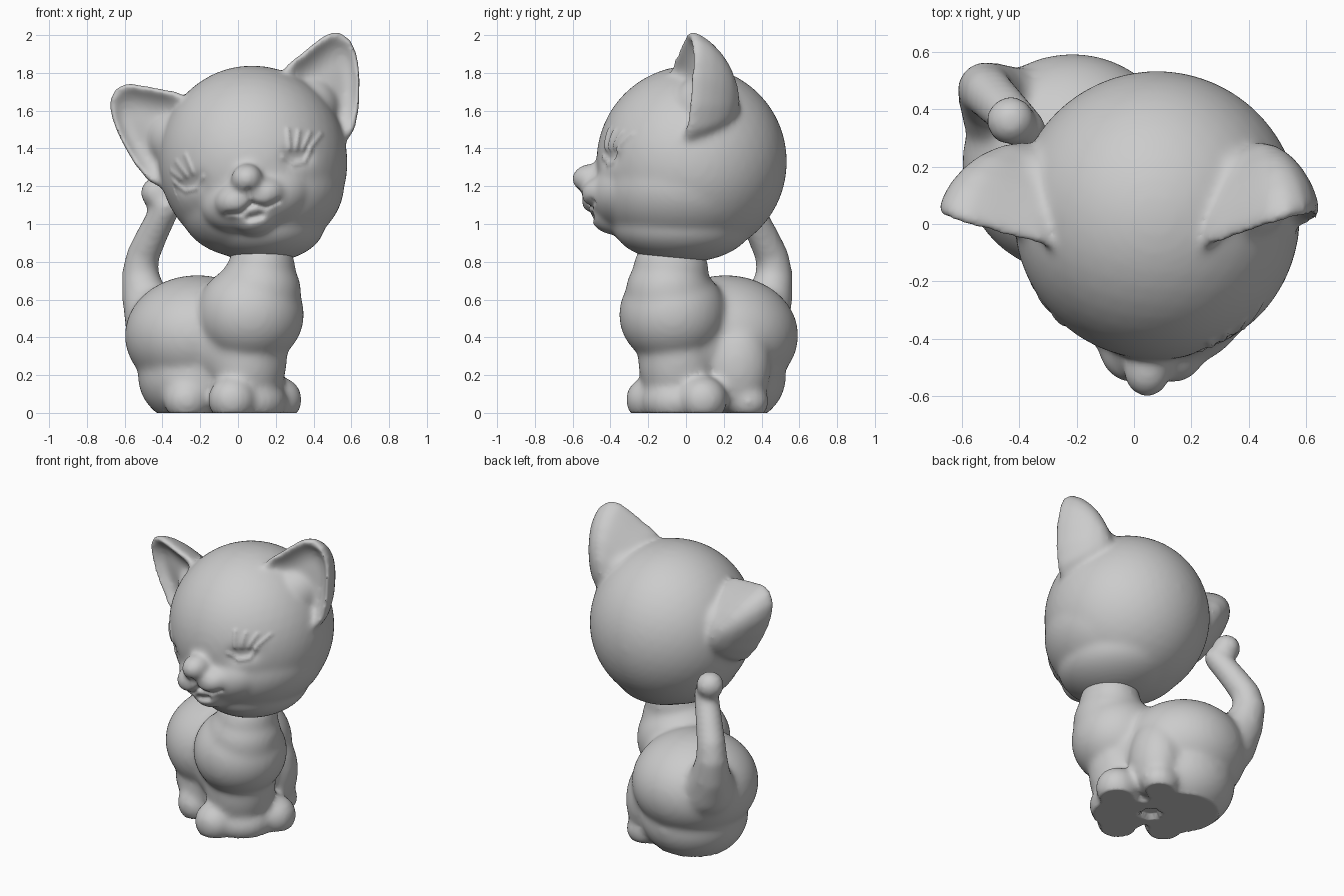
import bpy, bmesh, math
from mathutils import Vector, Matrix

if "Cube" in bpy.data.objects:
    bpy.data.objects.remove(bpy.data.objects["Cube"])

HEAD = Vector((0.08, 0.03, 1.33))     # head centre
ROLL = math.radians(-14)              # head leans to its side


def face(r, y, u):
    """Head coordinates (right, depth, up) to world."""
    return Vector((HEAD.x, 0, HEAD.z)) + Matrix.Rotation(ROLL, 3, 'Y') @ Vector((r, y, u))


def blob(bm, centre, radii, roll=0.0, detail=4):
    m = Matrix.Translation(centre) @ Matrix.Rotation(roll, 4, 'Y') @ Matrix.Diagonal((*radii, 1))
    bmesh.ops.create_icosphere(bm, subdivisions=detail, radius=1, matrix=m)


def fuse(bm, name, voxel, rounds):
    """Melt overlapping blobs into one smooth skin."""
    mesh = bpy.data.meshes.new(name)
    bm.to_mesh(mesh)
    bm.free()
    ob = bpy.data.objects.new(name, mesh)
    bpy.context.collection.objects.link(ob)
    rem = ob.modifiers.new("fuse", 'REMESH')
    rem.mode, rem.voxel_size = 'VOXEL', voxel
    smo = ob.modifiers.new("soften", 'SMOOTH')
    smo.factor, smo.iterations = 0.5, rounds
    dg = bpy.context.evaluated_depsgraph_get()
    skin = bpy.data.meshes.new_from_object(ob.evaluated_get(dg))
    ob.modifiers.clear()
    ob.data = skin
    skin.polygons.foreach_set("use_smooth", [True] * len(skin.polygons))
    return ob


# Body: chest, neck, rump, legs and paws
bm = bmesh.new()
for centre, radii in [
    ((0.125, -0.08, 0.76), (0.18, 0.20, 0.19)),     # neck
    ((0.11, -0.09, 0.64), (0.225, 0.23, 0.22)),     # shoulders
    ((0.065, -0.07, 0.52), (0.285, 0.285, 0.27)),   # chest
    ((0.045, -0.04, 0.30), (0.215, 0.215, 0.32)),   # front legs
    ((-0.04, 0.04, 0.38), (0.26, 0.26, 0.29)),      # belly
    ((-0.215, 0.21, 0.41), (0.385, 0.385, 0.32)),   # rump
    ((-0.20, 0.20, 0.19), (0.33, 0.33, 0.27)),      # rump base
    ((-0.25, 0.06, 0.25), (0.20, 0.16, 0.26)),      # thighs
    ((0.06, 0.27, 0.25), (0.15, 0.18, 0.26)),
    ((0.06, -0.04, 0.06), (0.20, 0.20, 0.14)),      # web between paws
    ((-0.03, -0.19, 0.07), (0.13, 0.13, 0.125)),    # front paws
    ((0.21, 0.09, 0.07), (0.13, 0.13, 0.125)),
    ((-0.27, -0.04, 0.07), (0.125, 0.12, 0.12)),    # hind paws
    ((0.07, 0.33, 0.06), (0.12, 0.11, 0.10)),
]:
    blob(bm, centre, radii)

# Tail: tapering chain of balls that bends up to the head, with a knob at the tip
path = [(-0.43, 0.38, 0.48, 0.17), (-0.49, 0.44, 0.60, 0.125), (-0.52, 0.47, 0.73, 0.098),
        (-0.505, 0.455, 0.83, 0.09), (-0.46, 0.41, 0.93, 0.085), (-0.41, 0.36, 1.03, 0.08),
        (-0.36, 0.31, 1.12, 0.072)]
for a, b in zip(path, path[1:]):
    for k in range(3):
        x, y, z, r = Vector(a).lerp(Vector(b), k / 3)
        blob(bm, (x, y, z), (r, r, r), detail=3)
blob(bm, (-0.43, 0.36, 1.165), (0.088, 0.088, 0.088), detail=3)
body = fuse(bm, "body_and_tail", 0.017, 20)
for v in body.data.vertices:                        # flat base with a shallow plug hole
    if v.co.z < 0.005:
        v.co.z = 0.03 if (v.co.xy - Vector((-0.07, 0.07))).length < 0.06 else 0

# Head: skull, cheeks, jaw, muzzle and nose
bm = bmesh.new()
MID = -0.06                                         # face centre line
blob(bm, HEAD, (0.50, 0.505, 0.51), ROLL)
blob(bm, face(0, -0.01, -0.18), (0.445, 0.445, 0.33), ROLL)
blob(bm, (0.13, -0.02, 0.995), (0.33, 0.37, 0.20))
blob(bm, face(MID + 0.03, -0.29, -0.19), (0.30, 0.22, 0.19), ROLL)
blob(bm, face(MID, -0.38, -0.16), (0.17, 0.17, 0.13), ROLL)
for side in (-1, 1):
    blob(bm, face(MID + side * 0.075, -0.42, -0.18), (0.12, 0.135, 0.095), ROLL)
    blob(bm, face(side * 0.36, 0.10, 0.21), (0.16, 0.17, 0.17), ROLL)    # ear roots
blob(bm, face(MID, -0.38, -0.27), (0.13, 0.13, 0.11), ROLL)
blob(bm, face(MID + 0.005, -0.505, -0.08), (0.085, 0.10, 0.08), ROLL)

# Ears: hollow front dish, rim, then a rounded back running into the skull
OUTLINE = [(0.22, 0.38), (0.30, 0.46), (0.39, 0.50), (0.475, 0.54), (0.545, 0.568),
           (0.612, 0.56), (0.66, 0.505), (0.675, 0.42), (0.66, 0.30), (0.62, 0.15),
           (0.565, 0.03), (0.48, -0.04), (0.36, 0.08), (0.27, 0.22)]
DISH = [(0.85, 0.07), (0.6, 0.07), (0.4, 0.055), (0.25, 0.03), (0.14, 0.003), (0.06, -0.012)]
BACK = [(0, 0.015), (0.03, 0.05), (0.12, 0.11), (0.27, 0.175), (0.45, 0.23), (0.7, 0.28), (0.9, 0.30)]
ear_faces = []
for side in (-1, 1):
    rings = []
    for steps, hub in ((DISH, Vector((0.52, 0.32))), (BACK, Vector((0.40, 0.20)))):
        for f, depth in steps:
            ring = []
            for p in OUTLINE:
                q = Vector(p).lerp(hub, f)
                y = -0.07 + (p[0] - 0.3) * 0.3 * (1 - f) + 0.05 * f + depth
                ring.append(bm.verts.new(face(side * q.x, y, q.y)))
            rings.append(ring)
    n = len(OUTLINE)
    for a, b in zip(rings, rings[1:]):
        for i in range(n):
            j = (i + 1) % n
            ear_faces.append(bm.faces.new((a[i], a[j], b[j], b[i])))
    ear_faces += [bm.faces.new(rings[0]), bm.faces.new(rings[-1][::-1])]
bmesh.ops.recalc_face_normals(bm, faces=ear_faces)
head = fuse(bm, "head", 0.013, 28)

# Face carving strokes: (path in face coordinates, push along y, width)
strokes = [
    ([(MID, -0.14), (MID, -0.215)], 0.018, 0.014),                         # lip split
    ([(MID - 0.03, -0.285), (MID + 0.03, -0.285)], 0.025, 0.020),          # open mouth
]
for side in (-1, 1):
    def at(*pts):
        return [(MID + side * (0.295 + a), -0.035 + b) for a, b in pts]
    strokes += [
        ([(MID, -0.215), (MID + side * 0.07, -0.25), (MID + side * 0.14, -0.235)], 0.018, 0.014),
        (at((-0.035, 0.0), (0.035, 0.0)), 0.025, 0.05),                    # eye hollow
        (at((-0.075, 0.02), (-0.03, -0.03), (0.03, -0.03), (0.075, 0.02)), -0.012, 0.012),
    ]
    for k in range(4):                                                     # lashes
        strokes.append((at((-0.03 + k * 0.035, 0.055 - k * 0.008),
                           (-0.015 + k * 0.055, 0.155 - k * 0.022)), -0.010, 0.011))


def gap(p, a, b):
    d = b - a
    t = max(0, min(1, (p - a).dot(d) / d.length_squared))
    return (p - a - d * t).length


paths = []
for pts, push, width in strokes:
    flat = [face(r, 0, u).xz for r, u in pts]
    paths.append((list(zip(flat, flat[1:])), push, width))
for v in head.data.vertices:
    if v.co.y < -0.2 and 0.95 < v.co.z < 1.6:
        p, shift = v.co.xz, 0
        for segs, push, width in paths:
            shift += push * math.exp(-(min(gap(p, a, b) for a, b in segs) / width) ** 2)
        v.co.y += shift
